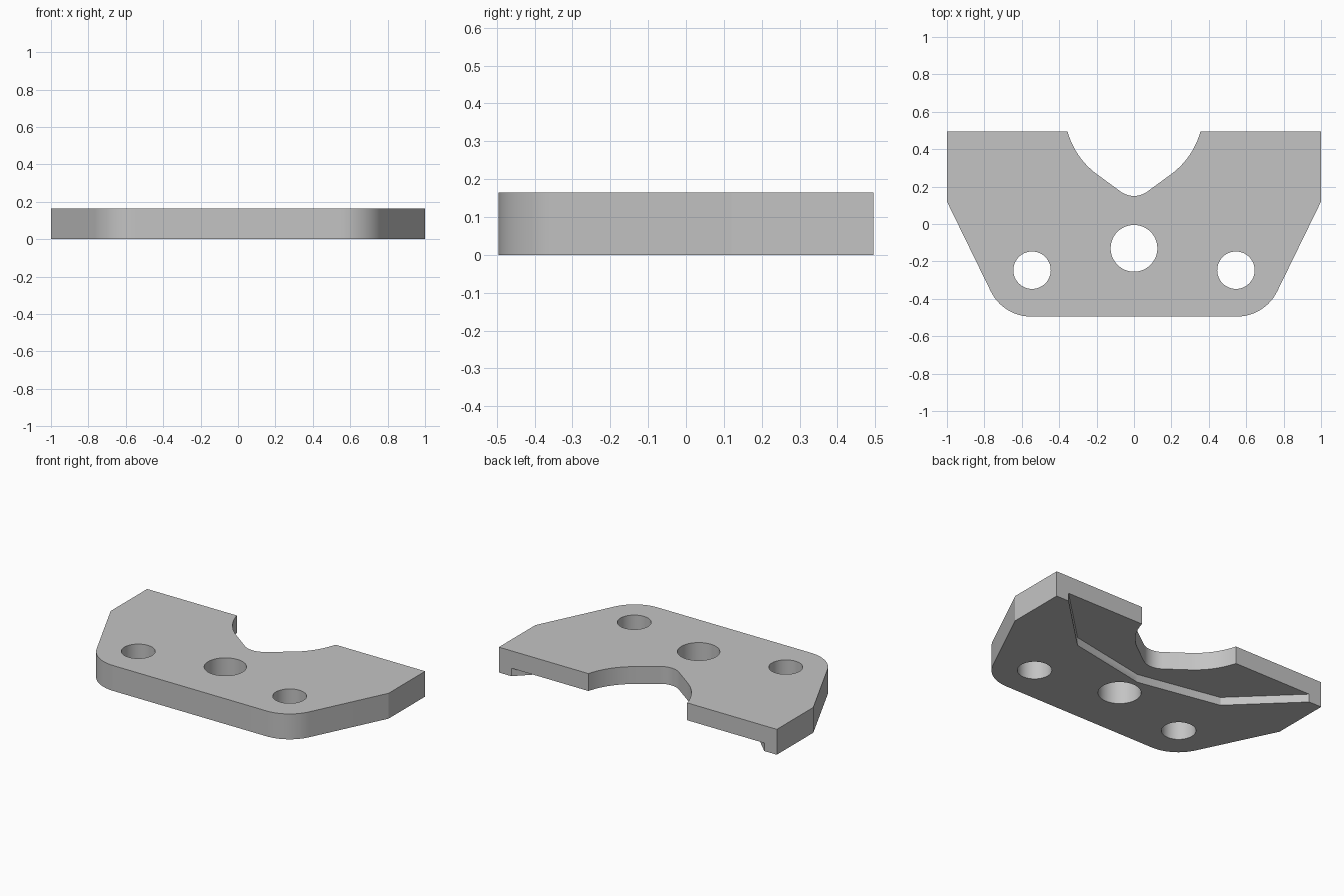
import bpy
import bmesh
from math import radians, sin, cos

old = bpy.data.objects.get("Cube")
if old:
    bpy.data.objects.remove(old, do_unlink=True)

HEIGHT = 0.165
BACK = 0.495

grey = bpy.data.materials.new("plain grey")
grey.use_nodes = True
COLOR = (0.55, 0.55, 0.55, 1)
grey.diffuse_color = COLOR
grey.node_tree.nodes["Principled BSDF"].inputs["Base Color"].default_value = COLOR


def arc(cx, cy, r, start, end, steps):
    """Points along an arc, angles in degrees."""
    angles = [radians(start + (end - start) * i / steps) for i in range(steps + 1)]
    return [(cx + r * cos(a), cy + r * sin(a)) for a in angles]


def mirrored(half):
    """Close a half outline, listed from the +x side, with its mirror image."""
    return half + [(-x, y) for x, y in reversed(half) if abs(x) > 1e-5]


def prism(name, outline, z0, z1):
    """Extrude a flat outline between two heights."""
    bm = bmesh.new()
    base = bm.faces.new([bm.verts.new((x, y, z0)) for x, y in outline])
    top = bmesh.ops.extrude_face_region(bm, geom=[base])["geom"]
    verts = [v for v in top if isinstance(v, bmesh.types.BMVert)]
    bmesh.ops.translate(bm, verts=verts, vec=(0, 0, z1 - z0))
    bmesh.ops.recalc_face_normals(bm, faces=bm.faces)
    mesh = bpy.data.meshes.new(name)
    bm.to_mesh(mesh)
    bm.free()
    mesh.materials.append(grey)
    obj = bpy.data.objects.new(name, mesh)
    bpy.context.collection.objects.link(obj)
    return obj


# Plate outline: back notch, slanted sides, rounded front corners
notch = arc(0, 0.27, 0.12, -90, -54, 8) + arc(-0.05, 0.605, 0.42, -54, -15.2, 12)
corner = arc(0.55, -0.255, 0.24, -26, -90, 16)
notch[-1] = (notch[-1][0], BACK)
plate = prism("bracket_plate",
              mirrored(notch + [(1, BACK), (1, 0.12)] + corner), 0, HEIGHT)

# Cutters: three through holes and the shallow recess under the back
cutters = [prism("hole_cutter", arc(x, y, r, 0, 360, 48)[:-1], -0.1, 0.3)
           for x, y, r in ((0, -0.13, 0.125), (0.545, -0.247, 0.1), (-0.545, -0.247, 0.1))]
recess = [(0, 0.03), (0.54, 0.135), (0.91, BACK), (0.91, 0.6)]
cutters.append(prism("recess_cutter", mirrored(recess), -0.1, 0.052))

bpy.ops.object.select_all(action="DESELECT")
plate.select_set(True)
bpy.context.view_layer.objects.active = plate
for cutter in cutters:
    cutter.hide_render = True
    cut = plate.modifiers.new("cut", "BOOLEAN")
    cut.operation = "DIFFERENCE"
    cut.solver = "EXACT"
    cut.object = cutter
    bpy.ops.object.modifier_apply(modifier=cut.name)
    bpy.data.objects.remove(cutter, do_unlink=True)

bpy.ops.object.shade_smooth_by_angle(angle=radians(25))
